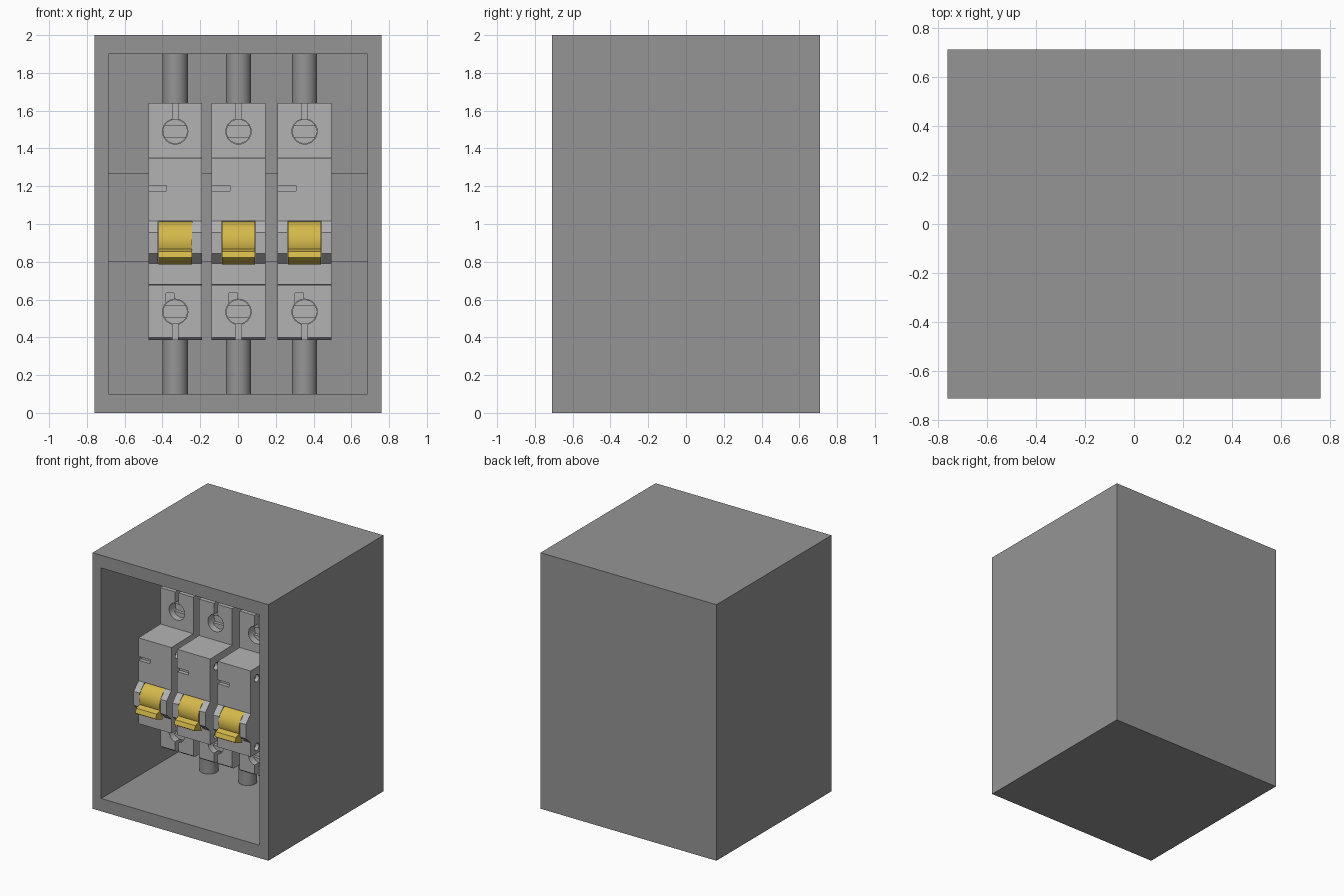
import bpy, bmesh, math
from mathutils import Matrix, Vector

if "Cube" in bpy.data.objects:
    bpy.data.objects.remove(bpy.data.objects["Cube"])


def material(name, rgb):
    m = bpy.data.materials.new(name)
    m.diffuse_color = (*rgb, 1)
    m.use_nodes = True
    m.node_tree.nodes["Principled BSDF"].inputs["Base Color"].default_value = m.diffuse_color
    return m


def finish(name, bm, mat=None):
    bmesh.ops.recalc_face_normals(bm, faces=bm.faces)
    me = bpy.data.meshes.new(name)
    bm.to_mesh(me)
    bm.free()
    ob = bpy.data.objects.new(name, me)
    bpy.context.collection.objects.link(ob)
    if mat:
        me.materials.append(mat)
    return ob


def box(name, x, y, z, mat=None):
    bm = bmesh.new()
    size = [b - a for a, b in (x, y, z)]
    mid = [(a + b) / 2 for a, b in (x, y, z)]
    bmesh.ops.create_cube(bm, size=1, matrix=Matrix.Translation(mid) @ Matrix.Diagonal((*size, 1)))
    return finish(name, bm, mat)


def rod(name, axis, centre, r, length, mat=None, seg=32):
    bm = bmesh.new()
    rot = Vector((0, 0, 1)).rotation_difference(Vector(axis)).to_matrix().to_4x4()
    bmesh.ops.create_cone(bm, cap_ends=True, segments=seg, radius1=r, radius2=r, depth=length,
                          matrix=Matrix.Translation(centre) @ rot)
    return finish(name, bm, mat)


def extrude_x(name, profile, half, mat=None):
    """Extrude a (y, z) profile symmetrically along x."""
    bm = bmesh.new()
    f = bm.faces.new([bm.verts.new((-half, y, z)) for y, z in profile])
    g = bmesh.ops.extrude_face_region(bm, geom=[f])
    bmesh.ops.translate(bm, vec=(2 * half, 0, 0),
                        verts=[v for v in g["geom"] if isinstance(v, bmesh.types.BMVert)])
    return finish(name, bm, mat)


def activate(ob):
    bpy.ops.object.select_all(action='DESELECT')
    ob.select_set(True)
    bpy.context.view_layer.objects.active = ob


def cut(ob, cutter):
    m = ob.modifiers.new("cut", 'BOOLEAN')
    m.operation, m.solver, m.object = 'DIFFERENCE', 'EXACT', cutter
    activate(ob)
    bpy.ops.object.modifier_apply(modifier=m.name)
    bpy.data.objects.remove(cutter)


def smooth(ob):
    activate(ob)
    bpy.ops.object.shade_smooth_by_angle(angle=math.radians(30))


yellow = material("yellow", (0.66, 0.48, 0.07))
light = material("light_grey", (0.45, 0.45, 0.45))
dark = material("mid_grey", (0.3, 0.3, 0.3))

# Open-fronted enclosure and mounting rail
case = box("enclosure", (-0.76, 0.76), (-0.71, 0.71), (0, 2), dark)
cut(case, box("cutter", (-0.685, 0.685), (-0.9, 0.64), (0.1, 1.9)))
box("mounting_rail", (-0.685, 0.685), (0.38, 0.64), (0.80, 1.27), dark)

# Breaker body: stepped profile with handle bump, chamfered base and rail notch
W = 0.1425
body = extrude_x("breaker_body", [
    (-0.28, 0.40), (-0.28, 0.675), (-0.55, 0.68), (-0.55, 0.79), (-0.61, 0.845),
    (-0.61, 0.955), (-0.55, 1.015), (-0.55, 1.35), (-0.28, 1.355), (-0.28, 1.64),
    (0.44, 1.64), (0.44, 1.27), (0.38, 1.27), (0.38, 0.80), (0.44, 0.80),
    (0.44, 0.385), (-0.26, 0.385)], W, light)
cut(body, box("cutter", (-0.09, 0.09), (-0.8, -0.5), (0.79, 1.015)))

# Screw keyholes, cable entries and side rivet holes
for zc, z_end in ((1.49, 1.8), (0.535, 0.2)):
    cut(body, rod("cutter", (0, 1, 0), (0, -0.28, zc), 0.067, 0.2))
    cut(body, box("cutter", (-0.015, 0.015), (-0.4, -0.12), sorted((zc, z_end))))
for zc in (1.265, 0.73):
    for s in (-1, 1):
        cut(body, rod("cutter", (1, 0, 0), (s * W, -0.475, zc), 0.028, 0.06, seg=16))
# Lower terminal notch and indicator slot
cut(body, box("cutter", (-0.05, -0.005), (-0.4, -0.22), (0.56, 0.635)))
cut(body, box("cutter", (-0.2, -0.045), (-0.7, -0.52), (1.175, 1.205)))
smooth(body)

# Slotted terminal screws
screws = []
for n, zc in (("upper", 1.49), ("lower", 0.535)):
    s = rod(n + "_screw", (0, 1, 0), (0, -0.2, zc), 0.065, 0.06, light)
    cut(s, box("cutter", (-0.1, 0.1), (-0.3, -0.205), (zc - 0.03, zc + 0.03)))
    smooth(s)
    screws.append(s)

# Toggle: curved drum and protruding lever
drum = rod("toggle_drum", (1, 0, 0), (0, -0.507, 0.9025), 0.112, 0.176, yellow, 48)
smooth(drum)
lever = extrude_x("toggle_lever", [
    (-0.60, 0.872), (-0.655, 0.855), (-0.668, 0.822), (-0.655, 0.812), (-0.58, 0.785)],
    0.088, yellow)

# Cables above and below
cables = [rod("upper_cable", (0, 0, 1), (0, 0.117, 1.765), 0.067, 0.28, dark),
          rod("lower_cable", (0, 0, 1), (0, 0.117, 0.245), 0.067, 0.30, dark)]
for c in cables:
    smooth(c)

# Three breakers side by side
parts = [body, drum, lever] + screws + cables
for i, x in enumerate((-0.3325, 0.0025, 0.3525)):
    for p in parts:
        q = p if i == 2 else p.copy()
        if i < 2:
            bpy.context.collection.objects.link(q)
        q.location.x = x
